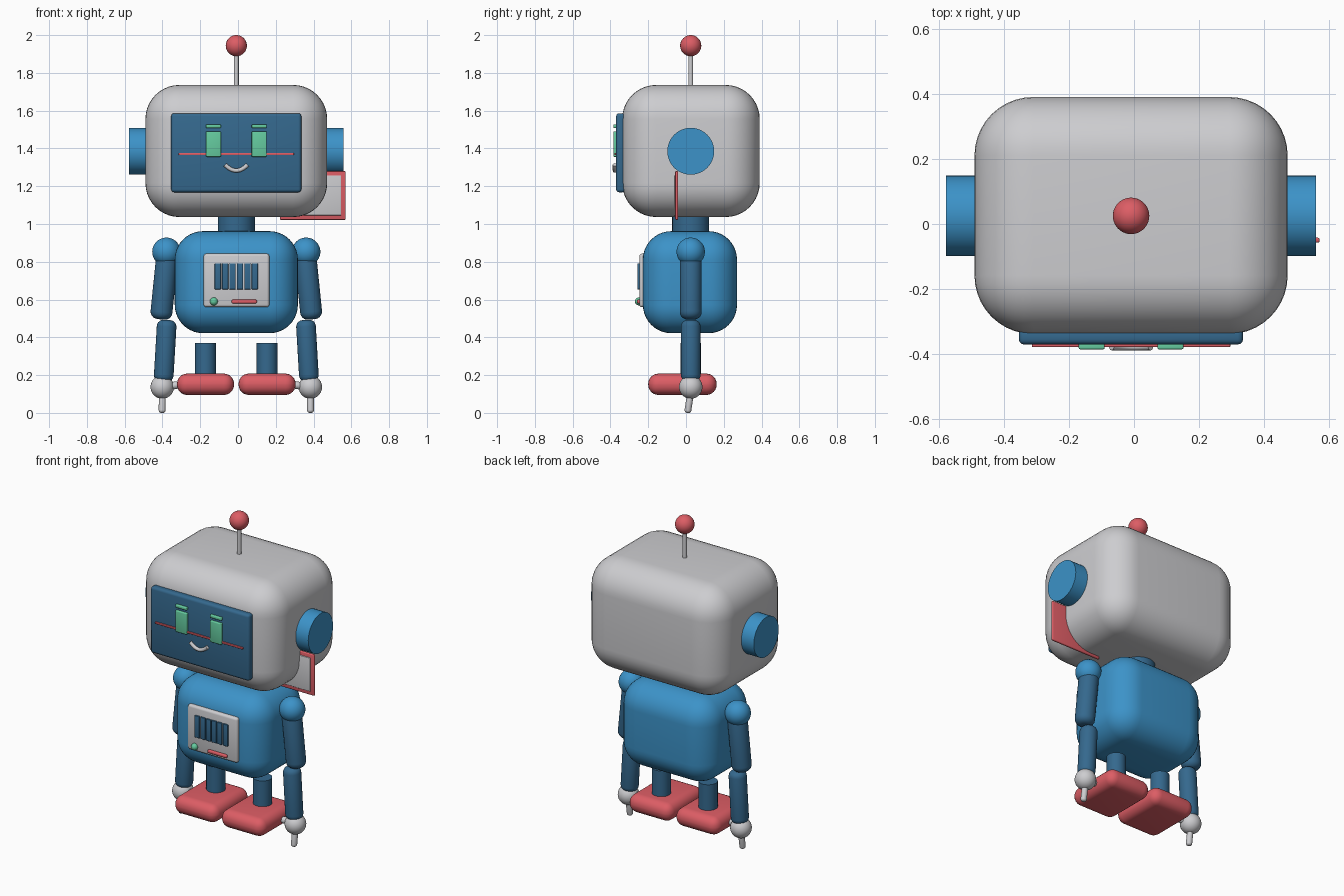
import bpy, bmesh, math
from mathutils import Vector

cube = bpy.data.objects.get("Cube")
if cube:
    bpy.data.objects.remove(cube, do_unlink=True)

CX, CY = -0.009, 0.025  # middle of the body


def material(name, rgb):
    m = bpy.data.materials.new(name)
    m.use_nodes = True
    m.diffuse_color = (*rgb, 1)
    m.node_tree.nodes["Principled BSDF"].inputs["Base Color"].default_value = (*rgb, 1)
    return m


GREY = material("light grey", (0.61, 0.61, 0.63))
BLUE = material("bright blue", (0.045, 0.29, 0.58))
NAVY = material("dark blue", (0.035, 0.14, 0.27))
RED = material("coral red", (0.72, 0.11, 0.13))
GREEN = material("mint green", (0.13, 0.6, 0.35))


def finish(name, bm, mat):
    mesh = bpy.data.meshes.new(name)
    bmesh.ops.recalc_face_normals(bm, faces=bm.faces)
    bm.to_mesh(mesh)
    bm.free()
    obj = bpy.data.objects.new(name, mesh)
    bpy.context.collection.objects.link(obj)
    mesh.materials.append(mat)
    bpy.ops.object.select_all(action="DESELECT")
    obj.select_set(True)
    bpy.context.view_layer.objects.active = obj
    bpy.ops.object.shade_smooth_by_angle(angle=math.radians(35))
    return obj


def box(name, mat, x, y, z, bevel=0, segments=3):
    """Rounded box from (low, high) pairs on each axis."""
    bm = bmesh.new()
    bmesh.ops.create_cube(bm, size=1)
    for v in bm.verts:
        v.co = [(a + b) / 2 + c * (b - a) for c, (a, b) in zip(v.co, (x, y, z))]
    if bevel:
        bmesh.ops.bevel(bm, geom=bm.edges[:], offset=bevel, segments=segments,
                        profile=0.5, affect="EDGES")
    return finish(name, bm, mat)


def rod(name, mat, start, end, radius, bevel=0):
    """Cylinder between two points with optional rounded rims."""
    start, end = Vector(start), Vector(end)
    bm = bmesh.new()
    bmesh.ops.create_cone(bm, cap_ends=True, segments=40, radius1=radius,
                          radius2=radius, depth=(end - start).length)
    if bevel:
        rims = [e for e in bm.edges if abs(e.verts[0].co.z - e.verts[1].co.z) < 1e-5]
        bmesh.ops.bevel(bm, geom=rims, offset=bevel, segments=5, profile=0.5, affect="EDGES")
    turn = (end - start).to_track_quat("Z", "Y")
    for v in bm.verts:
        v.co = turn @ v.co + (start + end) / 2
    return finish(name, bm, mat)


def ball(name, mat, centre, radius):
    bm = bmesh.new()
    bmesh.ops.create_uvsphere(bm, u_segments=40, v_segments=24, radius=radius)
    bmesh.ops.translate(bm, verts=bm.verts, vec=centre)
    return finish(name, bm, mat)


# Head, neck and antenna
box("head", GREY, (-0.49, 0.472), (-0.338, 0.39), (1.037, 1.736), 0.18, 10)
rod("neck", NAVY, (CX, CY, 0.9), (CX, CY, 1.1), 0.098)
rod("antenna_rod", GREY, (CX, CY, 1.7), (CX, CY, 1.93), 0.013)
ball("antenna_ball", RED, (CX, CY, 1.944), 0.056)

# Face screen with eyes, brows, line and smile
box("screen", NAVY, (-0.354, 0.335), (-0.37, -0.32), (1.168, 1.586), 0.016)
box("face_line", RED, (-0.314, 0.296), (-0.378, -0.365), (1.364, 1.376), 0.003)
for side, name in ((-1, "right"), (1, "left")):
    ex = CX + side * 0.121
    box(name + "_eye", GREEN, (ex - 0.04, ex + 0.04), (-0.385, -0.365), (1.356, 1.49), 0.005)
    box(name + "_brow", GREEN, (ex - 0.04, ex + 0.04), (-0.385, -0.365), (1.508, 1.527), 0.005)

curve = bpy.data.curves.new("smile", "CURVE")
curve.dimensions = "3D"
curve.bevel_depth = 0.011
curve.bevel_resolution = 4
curve.use_fill_caps = True
spline = curve.splines.new("POLY")
STEPS = 16
spline.points.add(STEPS)
for i, p in enumerate(spline.points):
    t = 2 * i / STEPS - 1
    p.co = (CX + 0.06 * t, -0.377, 1.283 + 0.031 * t * t, 1)
smile = bpy.data.objects.new("smile", curve)
bpy.context.collection.objects.link(smile)
curve.materials.append(GREY)

# Side sign hanging by the ear
box("sign_back", RED, (0.222, 0.57), (-0.057, -0.042), (1.022, 1.28), 0.005)
box("sign_front", GREY, (0.247, 0.546), (-0.064, -0.05), (1.046, 1.257), 0.003)

# Torso and chest panel
box("torso", BLUE, (-0.335, 0.317), (-0.228, 0.27), (0.422, 0.962), 0.15, 10)
box("chest_panel", GREY, (-0.182, 0.166), (-0.247, -0.2), (0.56, 0.843), 0.014)
BARS = 6
for i in range(BARS):
    bx = CX + (i - (BARS - 1) / 2) * 0.0392
    box(f"grille_bar_{i + 1}", NAVY, (bx - 0.0165, bx + 0.0165), (-0.257, -0.24),
        (0.654, 0.791), 0.003)
ball("chest_button", GREEN, (-0.128, -0.249, 0.59), 0.021)
box("chest_slider", RED, (-0.034, 0.1), (-0.26, -0.24), (0.579, 0.6), 0.008)

# Ears, arms, hands, legs and feet on both sides
for side, name in ((-1, "right"), (1, "left")):
    def at(x, z, y=CY):
        return (CX + side * x, y, z)

    rod(name + "_ear", BLUE, at(0.4, 1.385), at(0.568, 1.385), 0.124)
    ball(name + "_shoulder", BLUE, at(0.37, 0.853), 0.075)
    rod(name + "_upper_arm", NAVY, at(0.363, 0.86), at(0.4, 0.495), 0.058, 0.04)
    rod(name + "_forearm", NAVY, at(0.367, 0.492), at(0.386, 0.165), 0.052, 0.035)
    ball(name + "_hand", GREY, at(0.392, 0.137), 0.062)
    rod(name + "_finger", GREY, at(0.392, 0.11), at(0.393, 0, 0.008), 0.018, 0.014)
    rod(name + "_thumb", GREY, at(0.37, 0.14), at(0.305, 0.148, 0.01), 0.02, 0.014)
    rod(name + "_leg", NAVY, at(0.163, 0.19), at(0.163, 0.37), 0.055)
    fx = CX + side * 0.163
    box(name + "_foot", RED, (fx - 0.151, fx + 0.151), (-0.2, 0.162), (0.095, 0.208), 0.054, 6)
